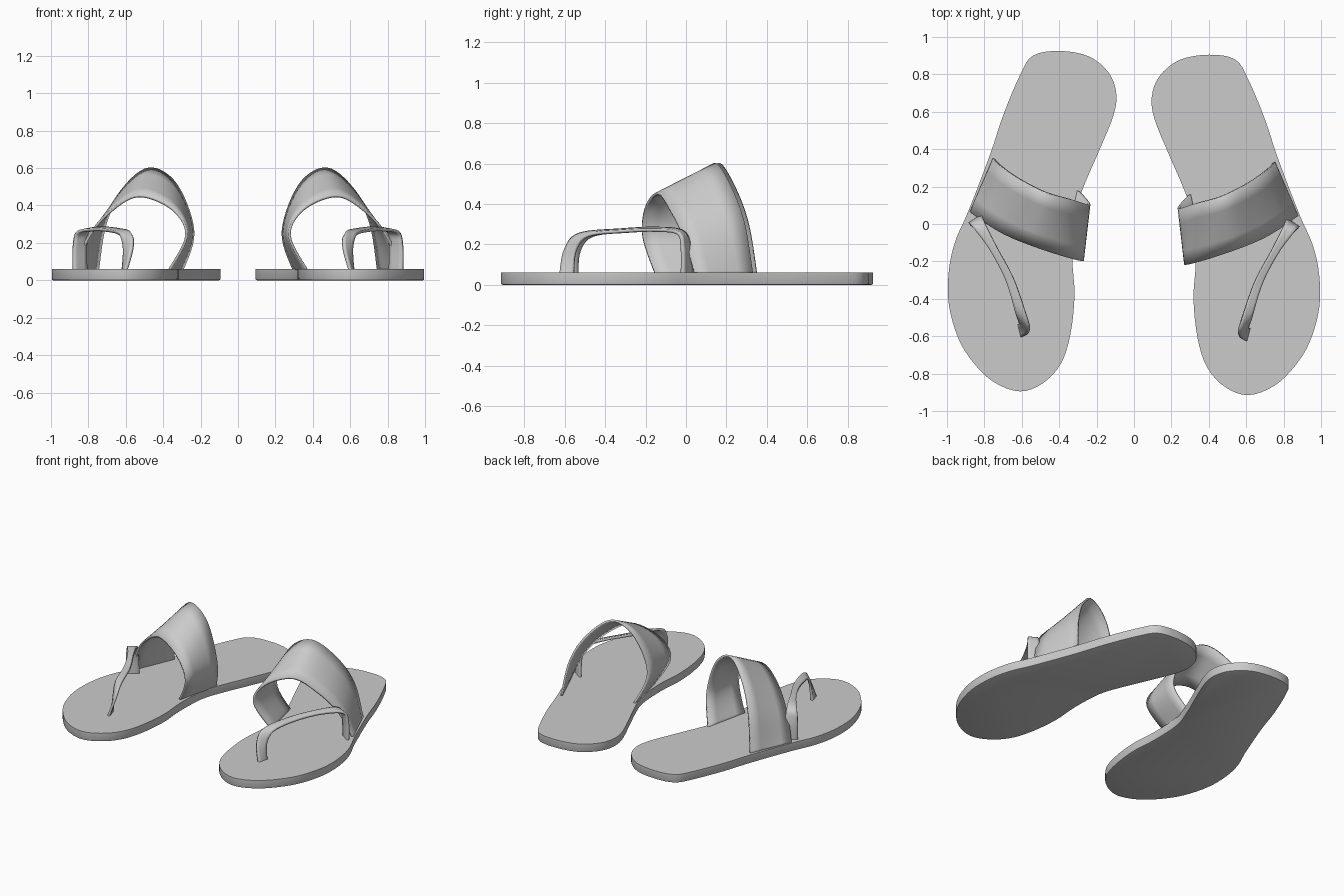
import bpy
import bmesh
from mathutils import Vector

cube = bpy.data.objects.get("Cube")
if cube:
    bpy.data.objects.remove(cube, do_unlink=True)

# One plain grey for the whole pair
grey = bpy.data.materials.new("plain_grey")
grey.use_nodes = True
colour = (0.6, 0.6, 0.6, 1)
grey.diffuse_color = colour
grey.node_tree.nodes["Principled BSDF"].inputs["Base Color"].default_value = colour


def smooth_path(points, steps, closed=False):
    """Resample control points along a smooth curve through all of them."""
    pts = [Vector(p) for p in points]
    n = len(pts)

    def get(i):
        return pts[i % n] if closed else pts[max(0, min(n - 1, i))]

    path = []
    for i in range(n if closed else n - 1):
        a, b, c, d = (get(i + k) for k in (-1, 0, 1, 2))
        for s in range(steps):
            t = s / steps
            path.append(0.5 * (2 * b + (c - a) * t + (2 * a - 5 * b + 4 * c - d) * t ** 2
                               + (3 * b - a - 3 * c + d) * t ** 3))
    if not closed:
        path.append(pts[-1])
    return path


def finish(name, bm, place):
    """Place the part on its foot, then shade it smooth with sharp rims."""
    for v in bm.verts:
        v.co = place(v.co)
    bmesh.ops.recalc_face_normals(bm, faces=bm.faces)
    mesh = bpy.data.meshes.new(name)
    bm.to_mesh(mesh)
    bm.free()
    mesh.materials.append(grey)
    obj = bpy.data.objects.new(name, mesh)
    bpy.context.collection.objects.link(obj)
    bpy.ops.object.select_all(action="DESELECT")
    obj.select_set(True)
    bpy.context.view_layer.objects.active = obj
    bpy.ops.object.shade_smooth_by_angle(angle=0.6)
    return obj


def make_sole(name, outline, height, place):
    """Flat slab with a slightly softened lower rim."""
    bm = bmesh.new()
    base = bm.faces.new([bm.verts.new((p.x, p.y, 0)) for p in smooth_path(outline, 4, True)])
    grown = bmesh.ops.extrude_face_region(bm, geom=[base])["geom"]
    top = [g for g in grown if isinstance(g, bmesh.types.BMVert)]
    bmesh.ops.translate(bm, verts=top, vec=(0, 0, height))
    rim = [e for e in bm.edges if all(v.co.z < 0.001 for v in e.verts)]
    bmesh.ops.bevel(bm, geom=rim, offset=0.008, segments=2, affect="EDGES", profile=0.5)
    finish(name, bm, place)


def make_strap(name, front, back, thickness, place):
    """Ribbon spanned between two edge curves, given a thickness."""
    bm = bmesh.new()
    across = 4
    rows = [[bm.verts.new(a.lerp(b, k / across)) for k in range(across + 1)]
            for a, b in zip(smooth_path(front, 7), smooth_path(back, 7))]
    for r, s in zip(rows, rows[1:]):
        for k in range(across):
            bm.faces.new((r[k], r[k + 1], s[k + 1], s[k]))
    obj = finish(name, bm, place)
    solid = obj.modifiers.new("thickness", "SOLIDIFY")
    solid.thickness = thickness
    solid.offset = 0
    solid.use_even_offset = True


# Sole outline, from the heel around the outer side to the toe and back
outline = [(.40, .905), (.54, .88), (.61, .775), (.70, .56), (.77, .35), (.885, .05),
           (.955, -.11), (.99, -.27), (.99, -.45), (.94, -.63), (.86, -.76), (.75, -.865),
           (.61, -.915), (.485, -.87), (.39, -.765), (.34, -.61), (.318, -.40), (.33, -.2),
           (.318, .03), (.265, .19), (.185, .375), (.11, .56), (.095, .68), (.136, .79),
           (.243, .877)]

# Wide instep band, from the inner foot over the arch to the outer foot
band_front = [(.37, -.15, .05), (.275, -.215, .24), (.35, -.20, .38), (.53, -.14, .45),
              (.68, -.08, .37), (.80, -.01, .23), (.875, .045, .05)]
band_back = [(.30, .16, .05), (.24, .085, .26), (.33, .11, .51), (.475, .15, .597),
             (.62, .225, .48), (.71, .29, .3), (.75, .33, .05)]

# Narrow toe strap, from beside the big toe to the outer rim
toe_inner = [(.60, -.625, .05), (.565, -.60, .17), (.57, -.53, .25), (.64, -.32, .272),
             (.73, -.15, .28), (.795, -.02, .265), (.81, .02, .19), (.81, .03, .05)]
toe_outer = [(.615, -.555, .05), (.61, -.545, .17), (.635, -.48, .245), (.69, -.31, .265),
             (.775, -.15, .27), (.86, -.04, .255), (.88, -.02, .18), (.88, -.02, .05)]

# The right sandal mirrors the left one and sits a touch further back
for side, sign, shift in (("left", 1, 0), ("right", -1, 0.02)):
    def place(co):
        return Vector((co.x * sign, co.y + shift, co.z))

    make_sole(side + "_sole", outline, 0.06, place)
    make_strap(side + "_instep_band", band_front, band_back, 0.014, place)
    make_strap(side + "_toe_strap", toe_inner, toe_outer, 0.016, place)
